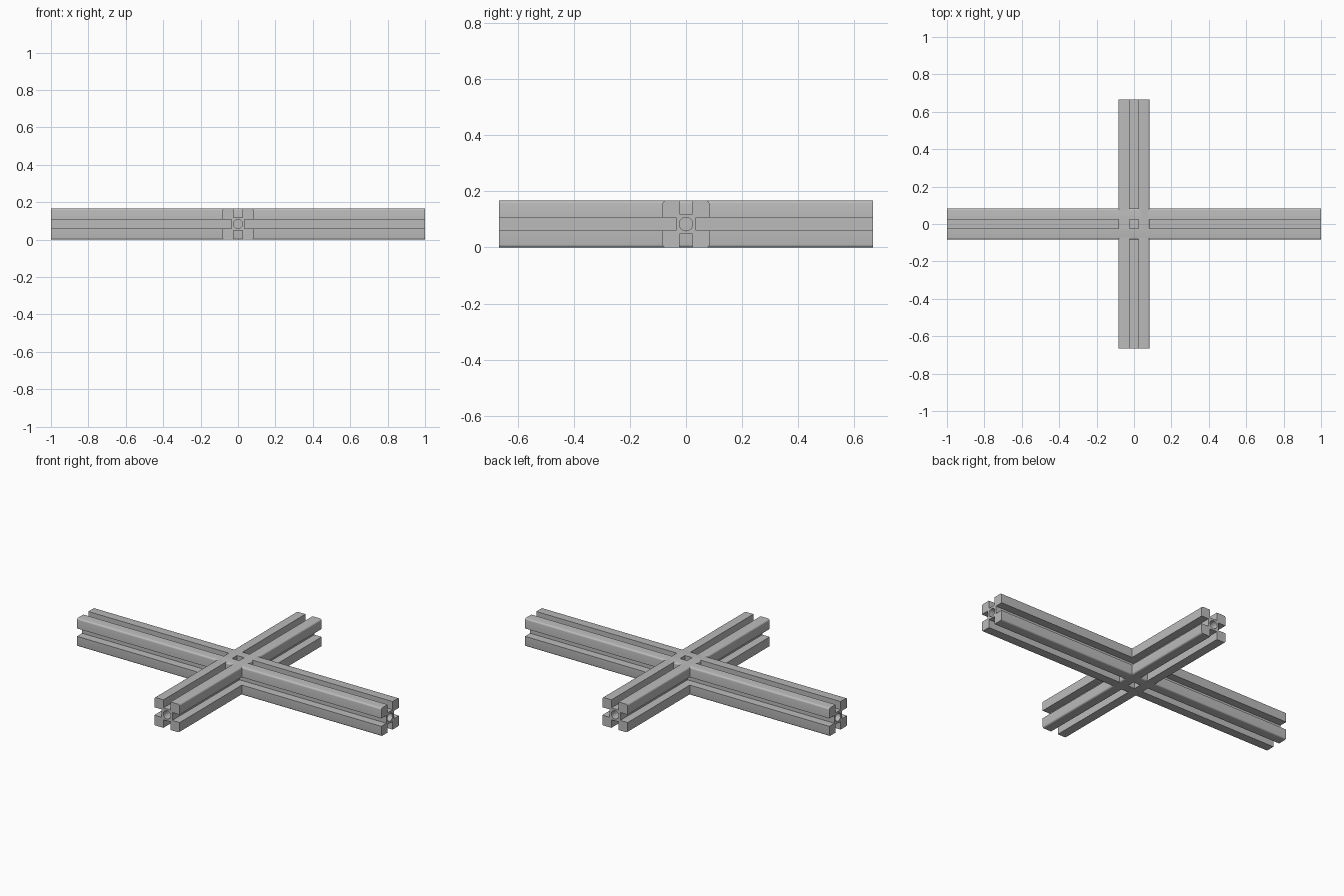
import bpy
import bmesh
from math import cos, sin, pi, radians
from mathutils import Matrix, Vector

if "Cube" in bpy.data.objects:
    bpy.data.objects.remove(bpy.data.objects["Cube"], do_unlink=True)

HALF = 0.0833    # half the beam width
SLOT = 0.0235    # half the groove width
FLOOR = 0.035    # groove floor, measured from the beam axis
ROUND = 0.01     # outer corner radius
BORE = 0.024     # axial hole radius

# Bare metal
metal = bpy.data.materials.new("grey metal")
metal.use_nodes = True
colour = (0.5, 0.5, 0.5, 1)
metal.diffuse_color = colour
metal.node_tree.nodes["Principled BSDF"].inputs["Base Color"].default_value = colour


def arc(centre, radius, start, sweep, steps):
    return [(centre + radius * cos(start + sweep * i / steps),
             centre + radius * sin(start + sweep * i / steps)) for i in range(steps + 1)]


def slotted_outline():
    """Square section with rounded corners and a groove in each side."""
    quarter = [(FLOOR, SLOT), (HALF, SLOT)]
    quarter += arc(HALF - ROUND, ROUND, 0, pi / 2, 4)
    quarter += [(SLOT, HALF), (SLOT, FLOOR)]
    outline = []
    for turn in range(4):
        rotation = Matrix.Rotation(turn * pi / 2, 2)
        outline += [tuple(rotation @ Vector(p)) for p in quarter]
    return outline


def beam(name, length, turn):
    bm = bmesh.new()
    edges = []
    for loop in (slotted_outline(), arc(0, BORE, 0, 2 * pi, 24)[:-1]):
        verts = [bm.verts.new((-length / 2, u, v)) for u, v in loop]
        edges += [bm.edges.new((a, b)) for a, b in zip(verts, verts[1:] + verts[:1])]
    # End cap with the bore left open, then pulled along the beam
    bmesh.ops.triangle_fill(bm, edges=edges, use_beauty=True)
    pulled = bmesh.ops.extrude_face_region(bm, geom=bm.faces[:])["geom"]
    bmesh.ops.translate(bm, vec=(length, 0, 0),
                        verts=[g for g in pulled if isinstance(g, bmesh.types.BMVert)])
    bmesh.ops.recalc_face_normals(bm, faces=bm.faces[:])
    bm.transform(Matrix.Translation((0, 0, HALF)) @ Matrix.Rotation(turn, 4, "Z"))
    mesh = bpy.data.meshes.new(name)
    bm.to_mesh(mesh)
    bm.free()
    mesh.materials.append(metal)
    obj = bpy.data.objects.new(name, mesh)
    bpy.context.collection.objects.link(obj)
    bpy.ops.object.select_all(action="DESELECT")
    obj.select_set(True)
    bpy.context.view_layer.objects.active = obj
    bpy.ops.object.shade_smooth_by_angle(angle=radians(30))


# Two crossing slotted beams
beam("long_beam", 2.0, 0)
beam("cross_beam", 1.333, pi / 2)
